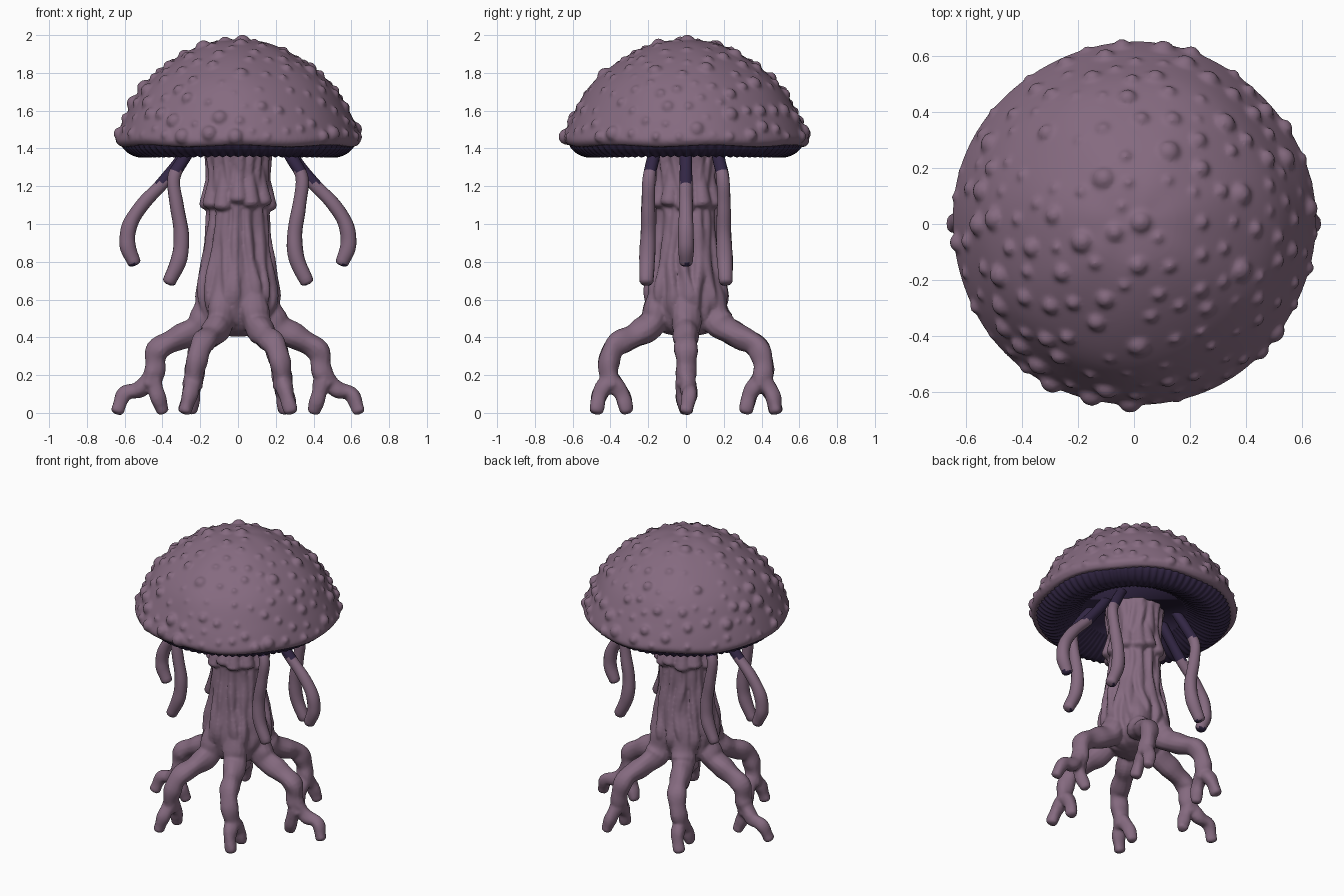
import bpy, bmesh, math, random
from mathutils import Vector, Matrix

random.seed(7)
if "Cube" in bpy.data.objects:
    bpy.data.objects.remove(bpy.data.objects["Cube"])


def material(name, rgb):
    m = bpy.data.materials.new(name)
    m.use_nodes = True
    m.diffuse_color = (*rgb, 1)
    m.node_tree.nodes["Principled BSDF"].inputs["Base Color"].default_value = (*rgb, 1)
    return m


MAUVE = material("dusty mauve", (0.235, 0.145, 0.215))
DARK = material("dark violet", (0.033, 0.02, 0.06))


def spline(points, steps=6):
    """Smooth path through the points (Catmull-Rom)."""
    p = [Vector(q) for q in points]
    p = [2 * p[0] - p[1]] + p + [2 * p[-1] - p[-2]]
    out = []
    for a, b, c, d in zip(p, p[1:], p[2:], p[3:]):
        for i in range(steps):
            t = i / steps
            out.append(0.5 * (2 * b + (c - a) * t + (2 * a - 5 * b + 4 * c - d) * t * t
                              + (3 * b - a - 3 * c + d) * t ** 3))
    return out + [p[-2]]


def bridge(bm, rings):
    for r0, r1 in zip(rings, rings[1:]):
        for i in range(len(r0)):
            j = (i + 1) % len(r0)
            bm.faces.new((r0[i], r0[j], r1[j], r1[i]))


def tube(bm, points, radii, sides=14, knobs=0.0):
    """Closed tube with a rounded tip; radii are spread evenly along the path."""
    path = spline(points)
    n = len(path) - 1
    phase = random.uniform(0, math.tau)
    side, rings = Vector((0.31, 0.95, 0)), []
    for k, c in enumerate(path):
        d = (path[min(k + 1, n)] - path[max(k - 1, 0)]).normalized()
        side = (side - d * side.dot(d)).normalized()
        up = d.cross(side)
        f = k / n * (len(radii) - 1)
        i = min(int(f), len(radii) - 2)
        r = radii[i] + (radii[i + 1] - radii[i]) * (f - i)
        sections = [(c, r)]
        if k == n:
            sections += [(c + d * r * 0.3, r * 0.8), (c + d * r * 0.45, r * 0.4)]
        for centre, rad in sections:
            ring = []
            for s in range(sides):
                a = math.tau * s / sides
                q = rad * (1 + knobs * (math.sin(k * 0.9 + phase) + math.sin(3 * a + k * 0.35 + phase)))
                ring.append(bm.verts.new(centre + q * (side * math.cos(a) + up * math.sin(a))))
            rings.append(ring)
    bridge(bm, rings)
    bm.faces.new(rings[0])
    bm.faces.new(rings[-1])


def revolve(bm, profile, sides, shape):
    """Closed turned solid; shape varies radius and height around it."""
    rings = []
    for p in profile:
        ring = []
        for s in range(sides):
            a = math.tau * s / sides
            r, z = shape(max(p[0], 0.002), a, p[2])
            ring.append(bm.verts.new((r * math.cos(a), r * math.sin(a), z)))
        rings.append(ring)
    bridge(bm, rings)
    bm.faces.new(rings[0])
    bm.faces.new(rings[-1])


def finish(bm, name, mats, voxel=0, smooth=0, rule=None):
    bmesh.ops.recalc_face_normals(bm, faces=bm.faces)
    for f in bm.faces:
        f.smooth = True
        if rule:
            f.material_index = rule(f)
    mesh = bpy.data.meshes.new(name)
    bm.to_mesh(mesh)
    bm.free()
    for m in mats:
        mesh.materials.append(m)
    ob = bpy.data.objects.new(name, mesh)
    bpy.context.scene.collection.objects.link(ob)
    if voxel:
        rm = ob.modifiers.new("blend", "REMESH")
        rm.mode = "VOXEL"
        rm.voxel_size = voxel
        rm.use_smooth_shade = True
        sm = ob.modifiers.new("soften", "SMOOTH")
        sm.iterations = smooth
        sm.factor = 0.5


def flip(points, sx, sy):
    return [(x * sx, y * sy, z) for x, y, z in points]


def ring_point(r, a, z):
    return (r * math.cos(a), r * math.sin(a), z)


SIDES = [(1, 1), (-1, 1)]
CORNERS = [(1, 1), (-1, 1), (1, -1), (-1, -1)]

# Cap: domed shell with a rolled rim, covered with scattered blended warts
dome = spline([(0, 0, 1.977), (0.15, 0, 1.96), (0.29, 0, 1.90), (0.42, 0, 1.81), (0.52, 0, 1.71),
               (0.595, 0, 1.58), (0.637, 0, 1.49), (0.65, 0, 1.445), (0.632, 0, 1.415)])
under = [Vector((0.605, 0, 1.412)), Vector((0.55, 0, 1.45)), Vector((0.3, 0, 1.53)), Vector((0, 0, 1.55))]
bm = bmesh.new()
revolve(bm, dome + under, 128,
        lambda r, a, z: (r * (1 + 0.005 * math.sin(5 * a + 9 * z)), z + 0.008 * r * math.sin(7 * a)))
warts = []
for attempt in range(2000):
    p = random.choice(dome[:-9])
    if random.random() > p.x / 0.64 + 0.05:
        continue
    c = Matrix.Rotation(random.uniform(0, math.tau), 3, "Z") @ p
    if all((c - w).length > 0.085 for w in warts):
        warts.append(c)
        r = random.choice((0.02, 0.022, 0.026, 0.03, 0.036, 0.045))
        pos = c - Vector((c.x, c.y, c.z - 1.4)).normalized() * r * 0.35
        bmesh.ops.create_icosphere(bm, subdivisions=2, radius=r, matrix=Matrix.Translation(pos))
finish(bm, "cap", [MAUVE], 0.01, 3)

# Gills: ribbed band that turns up into a hollow
bm = bmesh.new()
gill_profile = spline([(0.618, 0, 1.43), (0.60, 0, 1.40), (0.56, 0, 1.37), (0.505, 0, 1.358),
                       (0.42, 0, 1.385), (0.33, 0, 1.435), (0.2, 0, 1.475), (0, 0, 1.485)], 4)


def ribs(r, a, z):
    wave = math.cos(80 * a) * min(1, r / 0.4)
    return r + 0.004 * wave, z - 0.005 * wave


revolve(bm, gill_profile, 320, ribs)
finish(bm, "gills", [DARK])

# Trunk with bark ridges, collar lobes and six forked roots, merged into one body
bm = bmesh.new()
trunk_profile = spline([(0.20, 0, 1.49), (0.175, 0, 1.38), (0.15, 0, 1.25), (0.15, 0, 1.0),
                        (0.175, 0, 0.8), (0.20, 0, 0.62), (0.18, 0, 0.50), (0.13, 0, 0.43), (0.04, 0, 0.405)])
revolve(bm, trunk_profile, 72,
        lambda r, a, z: (r * (1 + 0.04 * math.sin(9 * a + 3 * z) + 0.03 * math.sin(17 * a - 4 * z)), z))
for i in range(16):
    a = math.tau * i / 16
    pts = [ring_point(r, a + random.uniform(-0.13, 0.13), z)
           for r, z in ((0.17, 1.42), (0.14, 1.2), (0.145, 1.0), (0.168, 0.8), (0.195, 0.62), (0.15, 0.48))]
    tube(bm, pts, [0.02, 0.028, 0.026, 0.03, 0.034, 0.025], 10, 0.1)
for i in range(12):
    a = math.tau * (i + random.uniform(-0.2, 0.2)) / 12
    low = 1.105 + random.uniform(-0.02, 0.025)
    tube(bm, [ring_point(0.125, a, 1.34), ring_point(0.14, a, 1.22), ring_point(0.158, a, low)],
         [0.03, 0.036, 0.05], 12)

side_root = [(0.12, 0, 0.80), (0.15, 0, 0.60), (0.20, 0, 0.465), (0.32, 0, 0.395), (0.425, 0, 0.33),
             (0.44, 0, 0.23), (0.47, 0, 0.15)]
side_toes = [[(0.455, 0.0, 0.20), (0.52, 0.015, 0.125), (0.60, 0.02, 0.10), (0.64, 0.0, 0.01)],
             [(0.455, 0.0, 0.20), (0.43, -0.015, 0.10), (0.40, 0.0, 0.01)]]
corner_root = [(0.065, 0.11, 0.80), (0.08, 0.145, 0.60), (0.10, 0.175, 0.475), (0.145, 0.27, 0.41),
               (0.195, 0.375, 0.355), (0.225, 0.41, 0.25), (0.24, 0.395, 0.14)]
corner_toes = [[(0.235, 0.40, 0.18), (0.255, 0.455, 0.10), (0.28, 0.475, 0.01)],
               [(0.235, 0.40, 0.18), (0.24, 0.34, 0.10), (0.25, 0.315, 0.01)]]
for root, toes, places in ((side_root, side_toes, SIDES), (corner_root, corner_toes, CORNERS)):
    for s in places:
        tube(bm, flip(root, *s), [0.05, 0.07, 0.078, 0.064, 0.06, 0.054, 0.052], 14, 0.06)
        for toe in toes:
            tube(bm, flip(toe, *s), [0.048, 0.042, 0.036], 14, 0.06)
finish(bm, "trunk_and_roots", [MAUVE], 0.009, 3)

# Tentacles: six hanging arms, dark where they leave the gills and at the tips
side_arm = [(0.20, 0, 1.48), (0.30, 0, 1.34), (0.40, 0, 1.215), (0.50, 0, 1.11), (0.57, 0, 1.00),
            (0.585, 0, 0.89), (0.55, 0, 0.795)]
corner_arm = [(0.20, 0.14, 1.48), (0.29, 0.175, 1.34), (0.34, 0.195, 1.24), (0.325, 0.20, 1.10),
              (0.30, 0.20, 0.95), (0.31, 0.205, 0.82), (0.365, 0.21, 0.695)]
for arm, places, top, tip, label in ((side_arm, SIDES, 1.22, 0.79, "side"),
                                     (corner_arm, CORNERS, 1.28, 0.68, "corner")):
    for n, s in enumerate(places):
        bm = bmesh.new()
        tube(bm, flip(arm, *s), [0.03, 0.033, 0.034, 0.036, 0.04, 0.043, 0.036], 16, 0.02)
        finish(bm, f"{label}_tentacle_{n + 1}", [MAUVE, DARK],
               rule=lambda f: int(not tip < f.calc_center_median().z < top))
